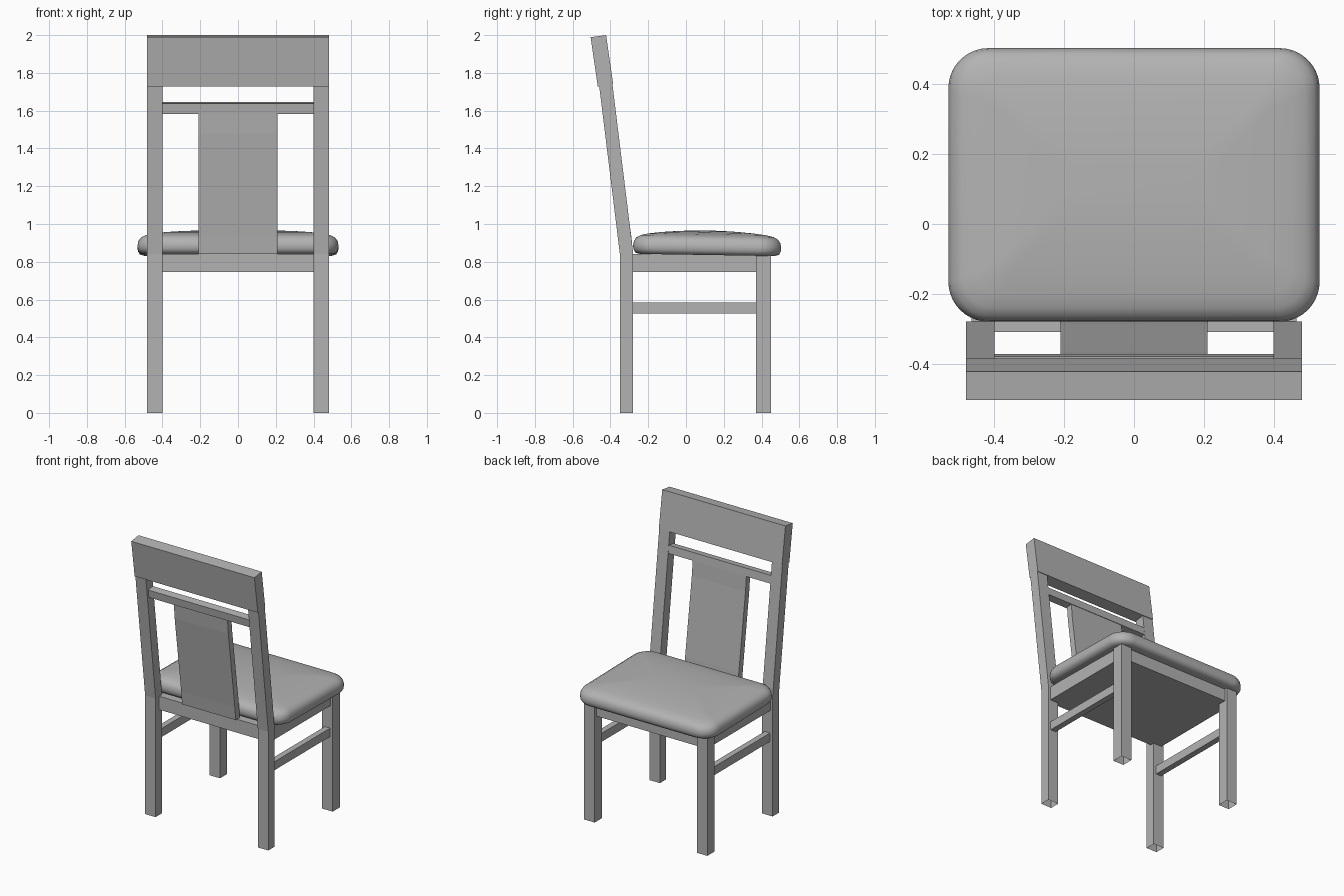
import bpy
import bmesh
from math import cos, sin, pi

if "Cube" in bpy.data.objects:
    bpy.data.objects.remove(bpy.data.objects["Cube"])

# One plain grey for the whole chair
GREY = (0.45, 0.45, 0.45, 1)
grey = bpy.data.materials.new("plain grey")
grey.use_nodes = True
grey.diffuse_color = GREY
grey.node_tree.nodes["Principled BSDF"].inputs["Base Color"].default_value = GREY


def finish(name, bm):
    bmesh.ops.recalc_face_normals(bm, faces=bm.faces)
    mesh = bpy.data.meshes.new(name)
    bm.to_mesh(mesh)
    bm.free()
    mesh.materials.append(grey)
    obj = bpy.data.objects.new(name, mesh)
    bpy.context.collection.objects.link(obj)
    return obj


def loft(bm, rings, caps=(True, True)):
    """Join equal rings of points with quads and cap the ends."""
    rows = [[bm.verts.new(p) for p in ring] for ring in rings]
    for a, b in zip(rows, rows[1:]):
        for i in range(len(a)):
            j = (i + 1) % len(a)
            bm.faces.new((a[i], a[j], b[j], b[i]))
    for row, wanted in zip((rows[0], rows[-1]), caps):
        if wanted:
            bm.faces.new(row)


def side_bar(name, x0, x1, sections, caps=(True, True)):
    """Bar through (y back, z back, y front, z front) sections."""
    bm = bmesh.new()
    loft(bm, [[(x0, yb, zb), (x1, yb, zb), (x1, yf, zf), (x0, yf, zf)]
              for yb, zb, yf, zf in sections], caps)
    return finish(name, bm)


def box(name, x0, x1, y0, y1, z0, z1, caps=(True, True)):
    return side_bar(name, x0, x1, [(y0, z0, y1, z0), (y0, z1, y1, z1)], caps)


# Legs (hollow ends at the floor) and side stretchers
for side, s in (("left", 1), ("right", -1)):
    inner, outer = s * 0.40, s * 0.482
    side_bar("back_leg_" + side, inner, outer,
             [(-0.35, 0, -0.28, 0), (-0.35, 0.84, -0.28, 0.85),
              (-0.46, 1.735, -0.39, 1.745)], (False, True))
    box("front_leg_" + side, inner, outer, 0.37, 0.45, 0, 0.84, (False, True))
    box("stretcher_" + side, s * 0.42, s * 0.462, -0.28, 0.37, 0.525, 0.585)

# Seat frame, notched around the legs
outline = [(0.40, -0.31), (0.40, -0.28), (0.465, -0.28), (0.465, 0.37),
           (0.40, 0.37), (0.40, 0.43)]
outline += [(-x, y) for x, y in reversed(outline)]
bm = bmesh.new()
loft(bm, [[(x, y, z) for x, y in outline] for z in (0.745, 0.84)])
finish("seat_frame", bm)

# Backrest
side_bar("top_rail", -0.482, 0.482,
         [(-0.467, 1.727, -0.385, 1.738), (-0.505, 1.989, -0.423, 2.0)])
side_bar("lower_rail", -0.40, 0.40,
         [(-0.425, 1.583, -0.372, 1.59), (-0.432, 1.638, -0.379, 1.645)])
side_bar("back_slat", -0.21, 0.21,
         [(-0.325, 0.84, -0.28, 0.84), (-0.335, 0.935, -0.29, 0.94),
          (-0.408, 1.48, -0.365, 1.485), (-0.418, 1.59, -0.375, 1.59)])

# Cushion: stacked rounded rectangles, domed on top and dipping to the front
HALF_X, HALF_Y, MID_Y, RADIUS = 0.532, 0.392, 0.112, 0.115


def cushion_ring(inset, z, steps=10):
    r = max(RADIUS - inset * 0.6, 0.03)
    cx, cy = HALF_X - inset - r, HALF_Y - inset - r
    ring = []
    for q, (sx, sy) in enumerate(((1, 1), (-1, 1), (-1, -1), (1, -1))):
        for k in range(steps + 1):
            a = (q + k / steps) * pi / 2
            y = sy * cy + r * sin(a)
            ring.append((sx * cx + r * cos(a), MID_Y + y, z - 0.016 * y))
    return ring


profile = [(0.035, 0.836), (0.012, 0.843), (0.002, 0.86), (0, 0.88),
           (0.004, 0.903), (0.016, 0.922), (0.04, 0.936), (0.08, 0.945),
           (0.15, 0.954), (0.24, 0.961), (0.33, 0.965)]
bm = bmesh.new()
loft(bm, [cushion_ring(i, z) for i, z in profile])
cushion = finish("seat_cushion", bm)
bpy.ops.object.select_all(action="DESELECT")
cushion.select_set(True)
bpy.context.view_layer.objects.active = cushion
bpy.ops.object.shade_smooth_by_angle(angle=pi / 4)
